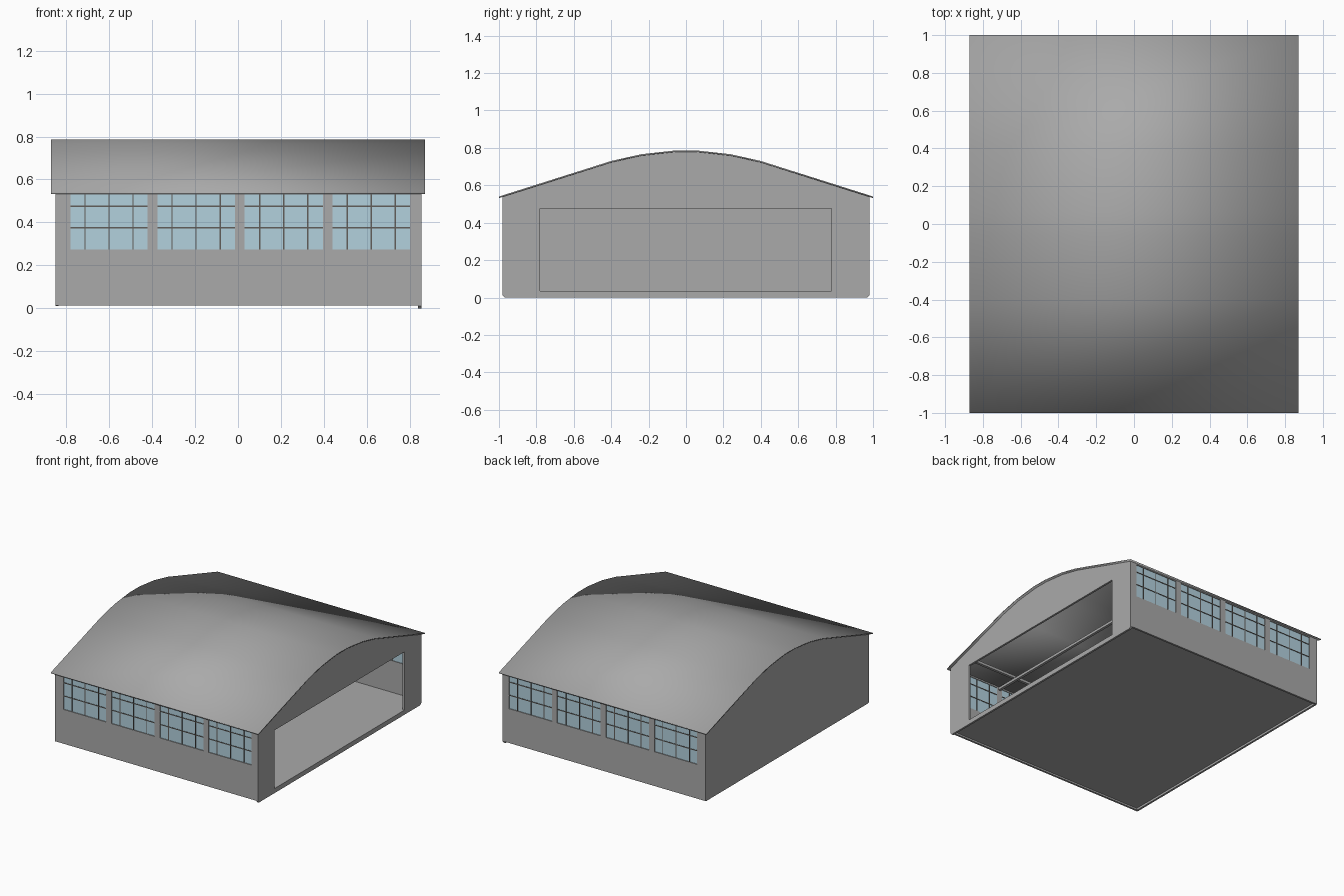
import bpy, bmesh
from mathutils import Vector

if "Cube" in bpy.data.objects:
    bpy.data.objects.remove(bpy.data.objects["Cube"])


def material(name, rgb):
    m = bpy.data.materials.new(name)
    m.diffuse_color = (*rgb, 1)
    m.use_nodes = True
    m.node_tree.nodes["Principled BSDF"].inputs["Base Color"].default_value = m.diffuse_color
    return m


GREY = material("concrete grey", (0.40, 0.40, 0.40))
GLASS = material("pale blue glass", (0.45, 0.64, 0.73))
DARK = material("dark frame", (0.12, 0.11, 0.10))


def finish(bm, name, mat):
    bmesh.ops.recalc_face_normals(bm, faces=bm.faces)
    me = bpy.data.meshes.new(name)
    bm.to_mesh(me)
    bm.free()
    me.materials.append(mat)
    ob = bpy.data.objects.new(name, me)
    bpy.context.collection.objects.link(ob)
    return ob


def add_box(bm, x0, x1, y0, y1, z0, z1):
    res = bmesh.ops.create_cube(bm, size=1)
    for v in res["verts"]:
        v.co = Vector(((x0 + x1) / 2 + v.co.x * (x1 - x0),
                       (y0 + y1) / 2 + v.co.y * (y1 - y0),
                       (z0 + z1) / 2 + v.co.z * (z1 - z0)))


def boxes(name, mat, dims):
    bm = bmesh.new()
    for d in dims:
        add_box(bm, *d)
    return finish(bm, name, mat)


def prism(name, mat, outline, x0, x1):
    """Extrude a (y, z) outline along x."""
    bm = bmesh.new()
    face = bm.faces.new([bm.verts.new((x0, y, z)) for y, z in outline])
    ext = bmesh.ops.extrude_face_region(bm, geom=[face])
    for v in ext["geom"]:
        if isinstance(v, bmesh.types.BMVert):
            v.co.x = x1
    return finish(bm, name, mat)


def cut(ob, dims):
    cutter = boxes("cutter", GREY, dims)
    mod = ob.modifiers.new("cut", "BOOLEAN")
    mod.operation, mod.solver, mod.object = "DIFFERENCE", "EXACT", cutter
    bpy.context.view_layer.objects.active = ob
    bpy.ops.object.modifier_apply(modifier=mod.name)
    bpy.data.objects.remove(cutter)


# Roof: thin bowed sheet, smooth all over
half = [(1.0, 0.54), (0.4, 0.73), (0.24, 0.766), (0.06, 0.786)]
arch = [(-y, z) for y, z in half] + half[::-1]
T = 0.008
roof = prism("roof", GREY, arch + [(y, z - T) for y, z in arch[::-1]], -0.87, 0.87)
for p in roof.data.polygons:
    p.use_smooth = True

# Gable walls: plain on the left, door opening on the right
under = [(y, z - T / 2) for y, z in arch[1:-1]]


def gable(name, x0, x1, z0):
    c = 0.012
    outline = [(-0.98, z0 + c), (-0.98, 0.542)] + under + \
              [(0.98, 0.542), (0.98, z0 + c), (0.98 - c, z0), (-0.98 + c, z0)]
    return prism(name, GREY, outline, x0, x1)


gable("left_gable_wall", -0.85, -0.835, 0.012)
door_wall = gable("door_wall", 0.838, 0.853, 0.0)
cut(door_wall, [(0.8, 0.9, -0.78, 0.777, 0.035, 0.477)])

# Floor
boxes("floor", GREY, [(-0.84, 0.84, -0.97, 0.97, 0.028, 0.035)])

# Side walls with four windows each, glass and glazing bars
windows = [(-0.78, -0.42), (-0.375, -0.015), (0.03, 0.395), (0.44, 0.80)]
WZ0, WZ1 = 0.275, 0.53
for side, s in (("front", -1), ("back", 1)):
    def ys(a, b):
        return sorted((s * a, s * b))
    wall = boxes(side + "_wall", GREY, [(-0.85, 0.85, *ys(0.965, 0.98), 0.015, 0.541)])
    cut(wall, [(a, b, *ys(0.9, 1.05), WZ0, WZ1) for a, b in windows])
    boxes(side + "_window_glass", GLASS,
          [(a, b, *ys(0.970, 0.974), WZ0, WZ1) for a, b in windows])
    bars = []
    for a, b in windows:
        for k in (-1, 0, 1):
            x = (a + b) / 2 + k * 0.112
            bars.append((x - 0.003, x + 0.003, *ys(0.967, 0.977), WZ0, WZ1))
        for z in (0.375, 0.475):
            bars.append((a, b, *ys(0.967, 0.977), z - 0.003, z + 0.003))
    boxes(side + "_glazing_bars", DARK, bars)

# Ceiling beams across and along the hall
boxes("tie_beams", GREY,
      [(x - 0.01, x + 0.01, -0.965, 0.965, 0.515, 0.535) for x in (-0.4, 0.01, 0.42)])
boxes("long_beams", GREY,
      [(-0.835, 0.838, y - 0.01, y + 0.01, 0.535, 0.555) for y in (-0.8, 0.8)])
